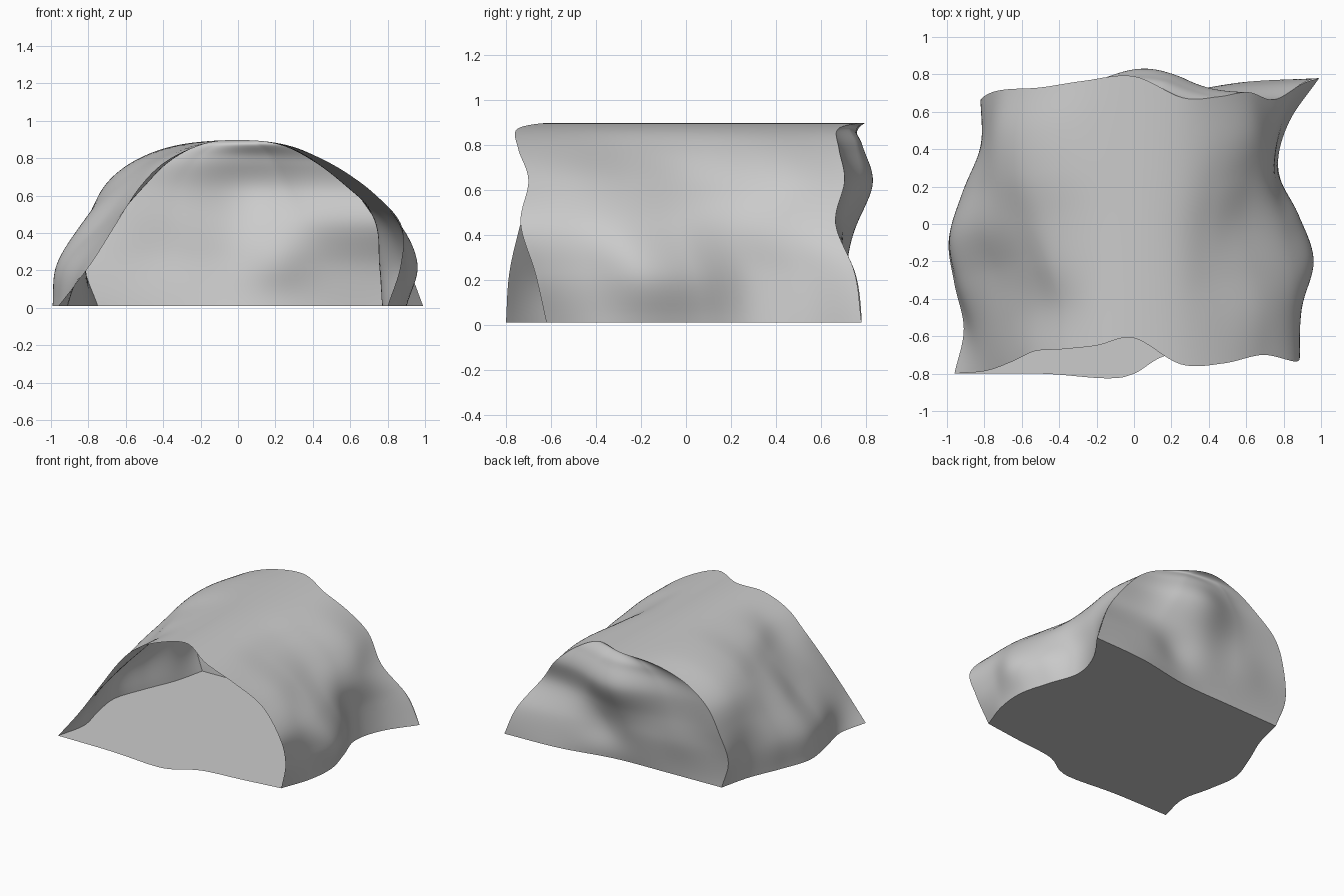
import bpy, bmesh, math
from mathutils import Vector

if "Cube" in bpy.data.objects:
    bpy.data.objects.remove(bpy.data.objects["Cube"])

Z = [0.01, 0.23, 0.45, 0.64, 0.78, 0.87]          # heights of the section points
# half widths at those heights, one row per section from front to back
LEFT = [(.96, .79, .65, .53, .39, .20),
        (.91, .84, .68, .51, .37, .20),
        (.96, .92, .73, .57, .43, .22),
        (.99, .97, .83, .65, .48, .25),
        (.91, .91, .82, .71, .55, .31),
        (.81, .82, .79, .72, .56, .32),
        (.75, .82, .77, .68, .50, .27)]
RIGHT = [(.80, .87, .87, .69, .48, .25),
         (.88, .90, .86, .69, .46, .24),
         (.90, .96, .86, .64, .42, .23),
         (.84, .88, .80, .59, .41, .23),
         (.77, .76, .74, .61, .44, .25),
         (.83, .79, .74, .64, .47, .26),
         (.99, .90, .75, .61, .45, .26)]
# depth of the front and back rims, left foot over the ridge to right foot
FRONT = [-.80, -.785, -.735, -.68, -.67, -.65, -.61, -.75, -.745, -.70, -.735, -.67, -.62]
BACK = [.64, .66, .70, .72, .73, .765, .79, .675, .68, .705, .665, .75, .78]
ROWS = len(LEFT)


def spline(pts, n):
    """Catmull-Rom curve through pts, n steps per span."""
    p = [Vector(q) for q in pts]
    p = [2 * p[0] - p[1]] + p + [2 * p[-1] - p[-2]]
    out = []
    for k in range(1, len(p) - 2):
        a, b, c, d = p[k - 1:k + 3]
        for s in range(n):
            t = s / n
            out.append(0.5 * (2 * b + (c - a) * t + (2 * a - 5 * b + 4 * c - d) * t ** 2
                              + (3 * b - a - 3 * c + d) * t ** 3))
    return out + [p[-2]]


def make_surface(name, grid):
    """Smooth mesh object from a grid of points."""
    bm = bmesh.new()
    verts = [[bm.verts.new(p) for p in row] for row in grid]
    for r, s in zip(verts, verts[1:]):
        for i in range(len(r) - 1):
            bm.faces.new((r[i], r[i + 1], s[i + 1], s[i]))
    bmesh.ops.remove_doubles(bm, verts=bm.verts, dist=0.0003)
    bmesh.ops.recalc_face_normals(bm, faces=bm.faces)
    me = bpy.data.meshes.new(name)
    bm.to_mesh(me)
    bm.free()
    ob = bpy.data.objects.new(name, me)
    bpy.context.collection.objects.link(ob)
    bpy.ops.object.select_all(action='DESELECT')
    ob.select_set(True)
    bpy.context.view_layer.objects.active = ob
    bpy.ops.object.shade_smooth_by_angle(angle=math.radians(40))


# Arched shell surface, smoothed along and across
sections = []
for k in range(ROWS):
    t = k / (ROWS - 1)
    xz = [(-w, z) for w, z in zip(LEFT[k], Z)] + [(0, .897)]
    xz += [(w, z) for w, z in zip(RIGHT[k][::-1], Z[::-1])]
    ys = [f + (b - f) * t for f, b in zip(FRONT, BACK)]
    sections.append(spline([(x, y, z) for (x, z), y in zip(xz, ys)], 8))
columns = [spline(col, 8) for col in zip(*sections)]
rim = [c[-1] for c in columns]
mid = len(columns) // 2
left, right = columns[0], columns[-1]
N = 48

# Floor edges at front and back
front_edge = spline([left[0], (-.5, -.80, .01), (-.15, -.825, .01), (0, -.80, .01),
                     (.18, -.70, .01), (.5, -.66, .01), right[0]], N // 6)
back_edge = spline([rim[0], (-.315, .655, .01), (.12, .675, .01), (.555, .755, .01), rim[-1]], N // 4)


def wall_point(a, b, i):
    """Point of the back wall between two rim points, with bulge and hollow."""
    s = i / N
    p = a.lerp(b, s)
    low = max(0, 1 - (p.z - .01) / .3) ** 2
    side = min(1, 5 * s * (1 - s))

    def bump(x, z, r):
        return math.exp(-((p.x - x) ** 2 + (p.z - z) ** 2) / r ** 2)
    top = min(1, max(0, (.897 - p.z) / .09))
    top = top * (2 - top)
    p.y += side * top * (.12 * bump(.06, .62, .29) - .05 * bump(.2, .24, .18) + .02 * bump(-.45, .35, .2))
    p.y = p.y * (1 - low) + back_edge[i].y * low
    return p


def floor_point(i, j):
    """Blend of the four floor edges."""
    s, t = i / N, j / N
    p = left[j].lerp(right[j], s) + front_edge[i].lerp(back_edge[i], t)
    p -= left[0].lerp(right[0], s).lerp(left[-1].lerp(right[-1], s), t)
    return p


wall = [[wall_point(rim[j], rim[-1 - j], i) for i in range(N + 1)] for j in range(mid + 1)]
floor = [[floor_point(i, j) for i in range(N + 1)] for j in range(N + 1)]

make_surface("arched_shell", columns)
make_surface("back_wall", wall)
make_surface("floor", floor)
